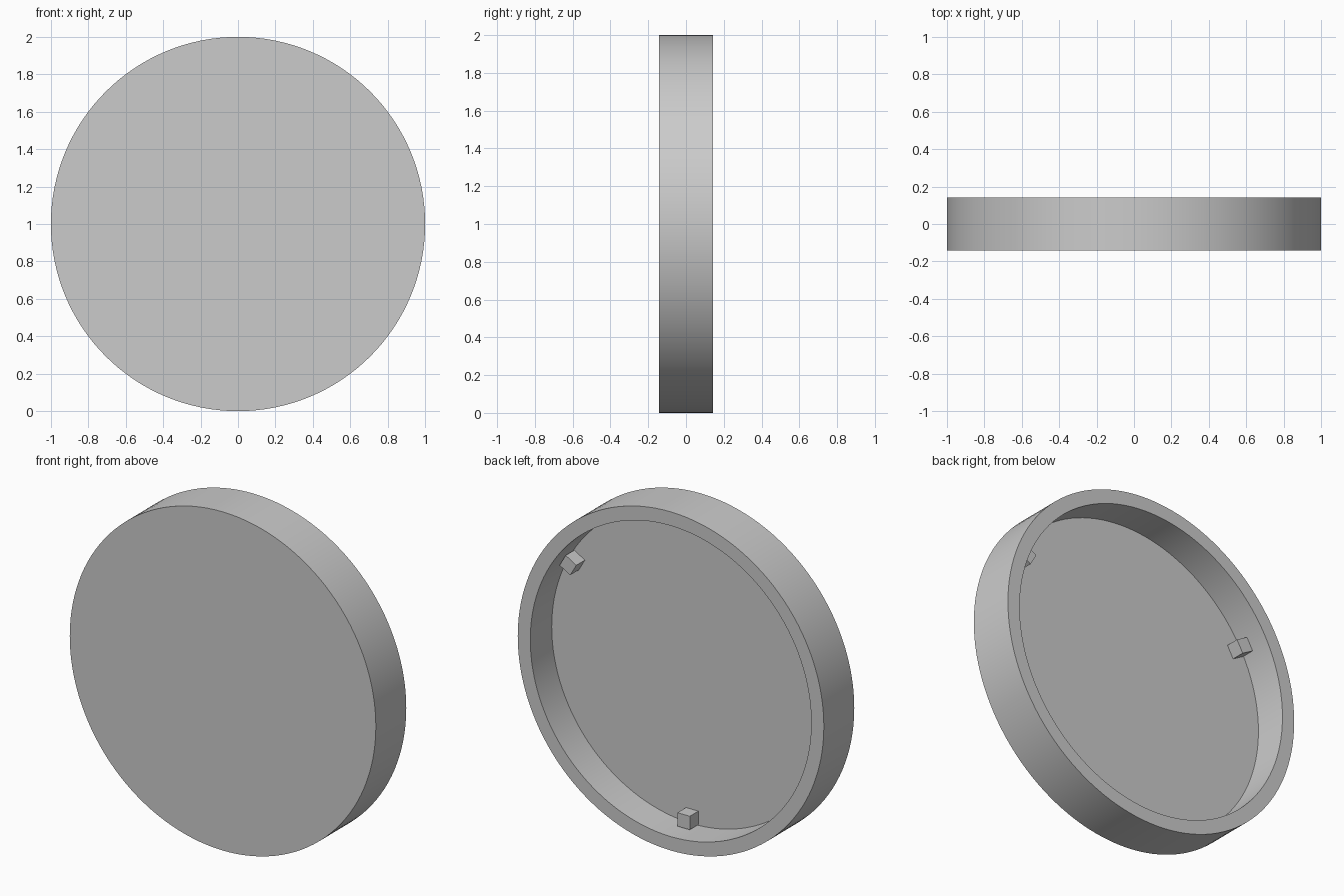
import bpy
import bmesh
from math import cos, sin, pi, radians
from mathutils import Matrix, Vector

old = bpy.data.objects.get("Cube")
if old:
    bpy.data.objects.remove(old, do_unlink=True)

SEGMENTS = 128
FRONT, BACK, FLOOR = -0.142, 0.142, -0.058
OUTER, INNER = 1.0, 0.918
PEG = 0.08
PEG_RADIUS = 0.873
CENTRE = Vector((0, 0, 1))

grey = bpy.data.materials.new("light_grey")
grey.use_nodes = True
colour = (0.6, 0.6, 0.6, 1)
grey.diffuse_color = colour
grey.node_tree.nodes["Principled BSDF"].inputs["Base Color"].default_value = colour


def finish(name, bm):
    """Turn a bmesh into a named, coloured object."""
    bmesh.ops.recalc_face_normals(bm, faces=bm.faces[:])
    mesh = bpy.data.meshes.new(name)
    bm.to_mesh(mesh)
    bm.free()
    mesh.materials.append(grey)
    obj = bpy.data.objects.new(name, mesh)
    bpy.context.collection.objects.link(obj)
    return obj


# Round cap: front plate, outer wall, rear lip, inner wall and recessed floor
bm = bmesh.new()
rings = []
for radius, y in [(OUTER, FRONT), (OUTER, BACK), (INNER, BACK), (INNER, FLOOR)]:
    angles = [2 * pi * i / SEGMENTS for i in range(SEGMENTS)]
    rings.append([bm.verts.new(CENTRE + Vector((radius * cos(a), y, radius * sin(a))))
                  for a in angles])
for a, b in zip(rings, rings[1:]):
    for i in range(SEGMENTS):
        j = (i + 1) % SEGMENTS
        bm.faces.new((a[i], a[j], b[j], b[i]))
bm.faces.new(rings[0])
bm.faces.new(rings[-1])
cap = finish("round_cap", bm)
bpy.context.view_layer.objects.active = cap
cap.select_set(True)
bpy.ops.object.shade_smooth_by_angle(angle=radians(30))
cap.select_set(False)

# Three small locating pegs on the floor, against the inner wall
for name, degrees in [("bottom_peg", -90), ("left_peg", 30), ("right_peg", 150)]:
    bm = bmesh.new()
    place = (Matrix.Translation(CENTRE)
             @ Matrix.Rotation(-radians(degrees), 4, 'Y')
             @ Matrix.Translation((PEG_RADIUS, FLOOR + PEG / 2, 0)))
    bmesh.ops.create_cube(bm, size=PEG, matrix=place)
    finish(name, bm)
